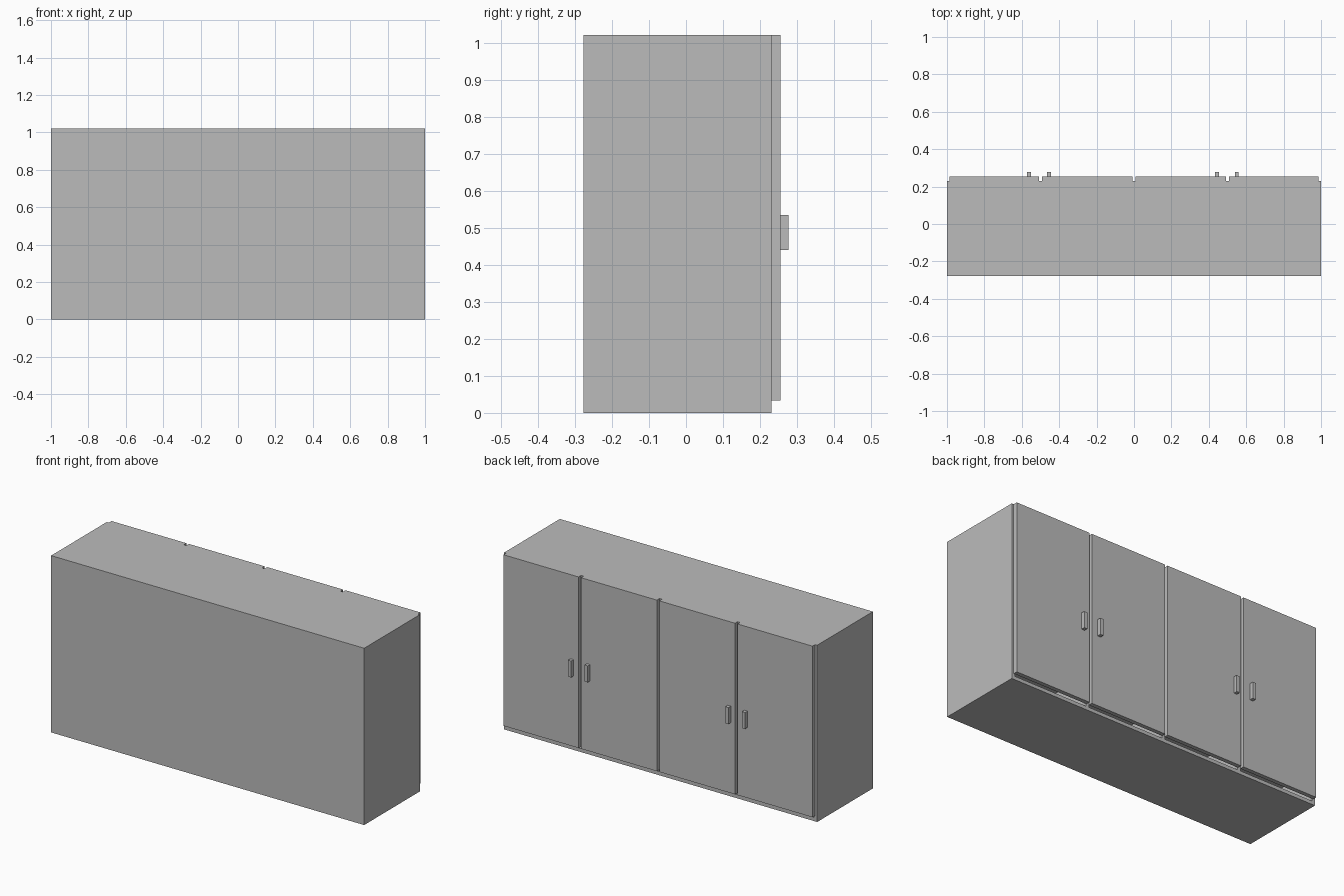
import bpy

if "Cube" in bpy.data.objects:
    bpy.data.objects.remove(bpy.data.objects["Cube"])

W, H = 1.0, 1.021           # half width, height
BACK, FRONT = -0.277, 0.231  # carcass depth range
T = 0.02                    # panel thickness

# Mid grey finish shared by every part
grey = bpy.data.materials.new("grey_finish")
grey.diffuse_color = (0.5, 0.5, 0.5, 1)
grey.use_nodes = True
grey.node_tree.nodes["Principled BSDF"].inputs["Base Color"].default_value = grey.diffuse_color


def box(name, x0, x1, y0, y1, z0, z1):
    bpy.ops.mesh.primitive_cube_add(size=1, location=((x0 + x1) / 2, (y0 + y1) / 2, (z0 + z1) / 2))
    ob = bpy.context.object
    ob.name = name
    ob.scale = (x1 - x0, y1 - y0, z1 - z0)
    bpy.ops.object.transform_apply(location=False, rotation=False, scale=True)
    ob.data.materials.append(grey)
    return ob


# Carcass panels
box("bottom_panel", -W, W, BACK, FRONT, 0, T)
box("top_panel", -W, W, BACK, FRONT, H - T, H)
box("back_panel", -W + T, W - T, BACK, BACK + T, T, H - T)
for name, x in (("left_side", -W), ("right_side", W - T)):
    box(name, x, x + T, BACK, FRONT, T, H - T)

# Upright dividers behind the door gaps
for x in (-0.5, 0, 0.5):
    box("divider", x - T / 2, x + T / 2, BACK + T, FRONT, T, H - T)

# Doors with a low inner shelf in each bay
for i in range(4):
    x = -W + 0.5 * i
    left = x + (0.013 if i == 0 else 0.008)
    right = x + 0.5 - (0.013 if i == 3 else 0.008)
    box("door", left, right, FRONT, 0.255, 0.033, H)
    box("shelf", x + T / 2, x + 0.5 - T / 2, BACK + T, FRONT - 0.01, 0.2, 0.22)

# Handles, paired around the outer door gaps
for gap in (-0.508, 0.497):
    for x in (gap - 0.053, gap + 0.053):
        box("handle", x - 0.01, x + 0.01, 0.255, 0.277, 0.44, 0.535)
